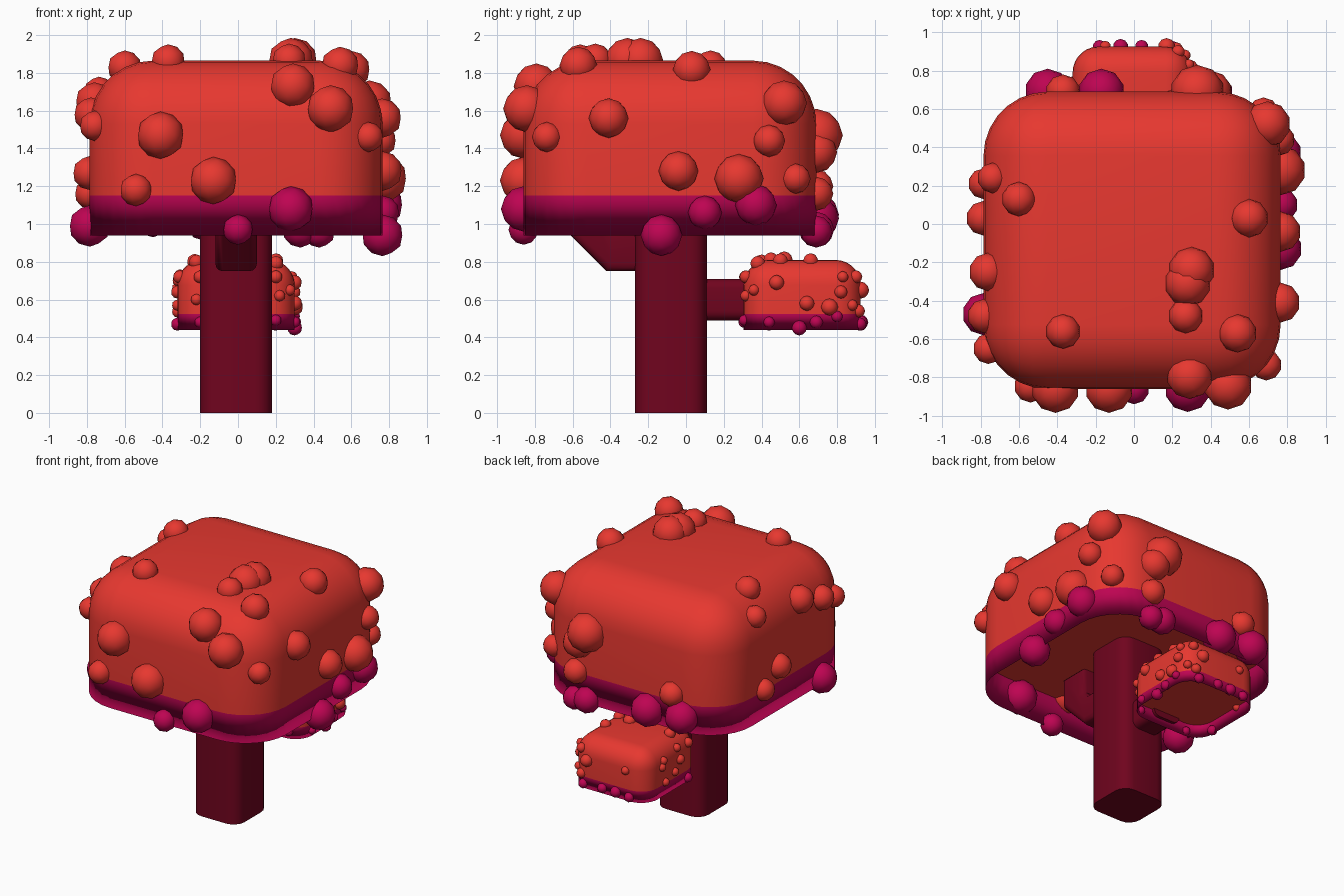
import bpy, bmesh
from mathutils import Vector, Matrix
from mathutils.bvhtree import BVHTree

if "Cube" in bpy.data.objects:
    bpy.data.objects.remove(bpy.data.objects["Cube"])


def srgb(r, g, b):
    lin = [((c / 255 + 0.055) / 1.055) ** 2.4 if c > 10 else c / 255 / 12.92 for c in (r, g, b)]
    return (*lin, 1)


def material(name, rgb):
    m = bpy.data.materials.new(name)
    m.diffuse_color = srgb(*rgb)
    m.use_nodes = True
    m.node_tree.nodes["Principled BSDF"].inputs["Base Color"].default_value = m.diffuse_color
    return m


RED = material("cap red", (232, 56, 48))
PINK = material("magenta", (190, 4, 82))
STEM = material("stem maroon", (112, 4, 30))


def finish(bm, name, mats, angle=0.7):
    me = bpy.data.meshes.new(name)
    bm.to_mesh(me)
    bm.free()
    ob = bpy.data.objects.new(name, me)
    bpy.context.collection.objects.link(ob)
    for m in mats:
        me.materials.append(m)
    bpy.ops.object.select_all(action='DESELECT')
    ob.select_set(True)
    bpy.context.view_layer.objects.active = ob
    bpy.ops.object.shade_smooth_by_angle(angle=angle)
    return ob


def box(x0, x1, y0, y1, z0, z1):
    bm = bmesh.new()
    bmesh.ops.create_cube(bm, size=1)
    for v in bm.verts:
        v.co = Vector((x1 if v.co.x > 0 else x0, y1 if v.co.y > 0 else y0,
                       z1 if v.co.z > 0 else z0))
    return bm


def cap(name, centre, s):
    """Rounded hollow cap with a band round the rim; returns a tree for placing warts."""
    cx, cy, z0 = centre
    hw, hd, h = 0.775 * s, 0.775 * s, 0.925 * s
    bm = box(cx - hw, cx + hw, cy - hd, cy + hd, z0, z0 + h)
    edges = [e for e in bm.edges if max(v.co.z for v in e.verts) > z0 + h / 2]
    bmesh.ops.bevel(bm, geom=edges, offset=0.335 * s, segments=7, profile=0.5, affect='EDGES')
    bmesh.ops.bisect_plane(bm, geom=bm.verts[:] + bm.edges[:] + bm.faces[:],
                           plane_co=(0, 0, z0 + 0.21 * s), plane_no=(0, 0, 1))
    bmesh.ops.delete(bm, geom=[f for f in bm.faces if f.normal.z < -0.9], context='FACES')
    # thin inner wall folded up from the rim
    rim = [e for e in bm.edges if e.is_boundary]
    ext = bmesh.ops.extrude_edge_only(bm, edges=rim)
    top = [g for g in ext['geom'] if isinstance(g, bmesh.types.BMVert)]
    for v in top:
        v.co = Vector((cx + (v.co.x - cx) * 0.985, cy + (v.co.y - cy) * 0.985, z0 + 0.24 * s))
    bmesh.ops.recalc_face_normals(bm, faces=bm.faces[:])
    # ceiling on its own vertices, so that it stays flat
    copies = bmesh.ops.duplicate(bm, geom=[e for e in bm.edges if e.is_boundary])
    made = bmesh.ops.contextual_create(bm, geom=[g for g in copies['geom']
                                                 if isinstance(g, bmesh.types.BMEdge)])
    bm.normal_update()
    for f in made['faces']:
        if f.normal.z > 0:
            f.normal_flip()
    for f in bm.faces:
        f.material_index = int(f.calc_center_median().z < z0 + 0.21 * s)
    tree = BVHTree.FromBMesh(bm)
    finish(bm, name, [RED, PINK], angle=3.14159)
    return tree


def warts(name, tree, split, walls):
    """Low-poly balls dropped onto the cap; the low ones are magenta."""
    bm = bmesh.new()
    for wall, spots in walls.items():
        for u, v, r in spots:
            start, ray = {
                'front': ((u, -3, v), (0, 1, 0)), 'back': ((u, 3, v), (0, -1, 0)),
                'right': ((3, u, v), (-1, 0, 0)), 'left': ((-3, u, v), (1, 0, 0)),
                'top': ((u, v, 4), (0, 0, -1))}[wall]
            hit = tree.ray_cast(Vector(start), Vector(ray))[0]
            if hit is None:
                continue
            new = bmesh.ops.create_icosphere(bm, subdivisions=2, radius=r,
                                             matrix=Matrix.Translation(hit))
            for f in {f for vert in new['verts'] for f in vert.link_faces}:
                f.material_index = int(hit.z < split)
    finish(bm, name, [RED, PINK])


# large cap
big = cap("large_cap", (-0.01, -0.085, 0.94), 1.0)
warts("large_cap_warts", big, 1.15, {
    'front': [(-.41, 1.47, .125), (-.13, 1.23, .125), (-.54, 1.18, .085), (.29, 1.73, .12),
              (.49, 1.61, .125), (.69, 1.46, .08), (.28, 1.08, .12), (0, .97, .08)],
    'right': [(-.41, 1.56, .105), (-.04, 1.28, .105), (.28, 1.24, .13), (.44, 1.44, .085),
              (.58, 1.24, .08), (.37, 1.10, .11), (.10, 1.06, .09), (-.13, .94, .11),
              (.52, 1.64, .12)],
    'back': [(.33, 1.47, .14), (.40, 1.38, .11), (.42, 1.16, .09), (.33, .97, .095),
             (.43, .96, .085), (-.17, 1.03, .12), (-.45, 1.05, .12), (-.37, 1.20, .09)],
    'left': [(-.47, .99, .11), (.03, 1.27, .09), (-.25, 1.65, .10), (.24, 1.70, .08),
             (.21, 1.16, .08), (-.48, 1.58, .09), (-.65, 1.52, .08)],
    'top': [(.30, -.24, .12), (.28, -.31, .12), (.27, -.48, .09), (-.37, -.56, .09),
            (.54, -.57, .10), (.60, .03, .10), (-.60, .13, .09)],
})

# small cap
small = cap("small_cap", (-0.01, 0.615, 0.44), 0.4)
warts("small_cap_warts", small, 0.525, {
    'right': [(.36, .65, .03), (.48, .69, .04), (.64, .58, .04), (.76, .56, .045),
              (.82, .64, .035), (.83, .72, .03), (.88, .57, .03), (.44, .48, .03),
              (.60, .45, .04), (.69, .48, .035), (.80, .51, .03)],
    'left': [(.55, .73, .03), (.72, .70, .03), (.74, .66, .03), (.53, .64, .035),
             (.59, .57, .03), (.70, .535, .03), (.42, .72, .035), (.44, .47, .035)],
    'front': [(-.20, .72, .035), (.20, .72, .035), (-.22, .60, .03), (.22, .62, .03),
              (-.2, .48, .03), (.2, .49, .03)],
    'back': [(.17, .65, .045), (.23, .72, .035), (.22, .54, .035), (-.15, .66, .03),
             (-.07, .48, .04), (.04, .48, .035), (.20, .47, .035), (-.18, .47, .035)],
    'top': [(-.23, .52, .04), (.20, .50, .04), (.05, .45, .04), (.10, .52, .045),
            (.20, .66, .04), (-.22, .40, .04), (.2, .38, .04)],
})

# stem and side arm
for name, dims, bevel in (("stem", (-.20, .18, -.27, .11, 0, 1.19), .09),
                          ("side_arm", (-.12, .10, .05, .33, .49, .71), .05)):
    bm = box(*dims)
    axis = 2 if name == "stem" else 1
    edges = [e for e in bm.edges if abs((e.verts[0].co - e.verts[1].co)[axis]) > 0.1
             and (e.verts[0].co - e.verts[1].co).normalized()[axis] ** 2 > 0.9]
    bmesh.ops.bevel(bm, geom=edges, offset=bevel, segments=4, profile=0.5, affect='EDGES')
    finish(bm, name, [STEM])

# elbow branch on the front that turns up into the large cap
profile = [(-.2, .75), (-.42, .75), (-.64, .97), (-.64, 1.19), (-.42, 1.19),
           (-.42, 1.0), (-.38, .96), (-.2, .96)]
bm = bmesh.new()
face = bm.faces.new([bm.verts.new((-.12, y, z)) for y, z in profile])
ext = bmesh.ops.extrude_face_region(bm, geom=[face])
bmesh.ops.translate(bm, verts=[g for g in ext['geom'] if isinstance(g, bmesh.types.BMVert)],
                    vec=(.22, 0, 0))
bmesh.ops.recalc_face_normals(bm, faces=bm.faces[:])
long_edges = [e for e in bm.edges if abs(e.verts[0].co.x - e.verts[1].co.x) < 0.01]
bmesh.ops.bevel(bm, geom=long_edges, offset=.04, segments=3, profile=0.5, affect='EDGES')
finish(bm, "front_branch", [STEM])
